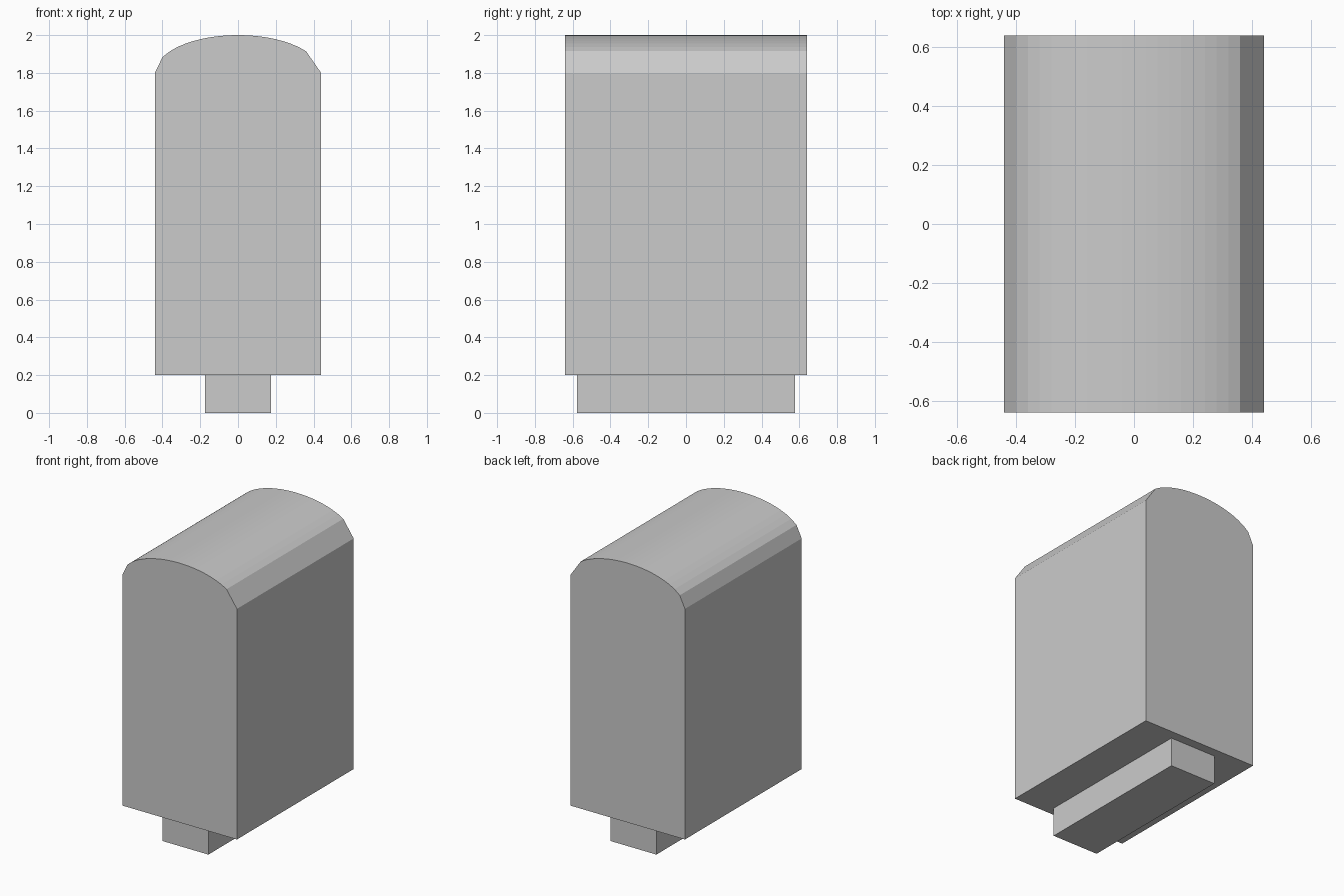
import bpy
import bmesh
import math

if "Cube" in bpy.data.objects:
    bpy.data.objects.remove(bpy.data.objects["Cube"])

W, D = 0.44, 0.64  # half width and half depth of the body


def extrude_profile(name, points, half_depth):
    """Solid made from an x/z outline extruded along y."""
    bm = bmesh.new()
    face = bm.faces.new([bm.verts.new((x, -half_depth, z)) for x, z in points])
    result = bmesh.ops.extrude_face_region(bm, geom=[face])
    moved = [g for g in result["geom"] if isinstance(g, bmesh.types.BMVert)]
    bmesh.ops.translate(bm, verts=moved, vec=(0, 2 * half_depth, 0))
    bmesh.ops.recalc_face_normals(bm, faces=bm.faces)
    mesh = bpy.data.meshes.new(name)
    bm.to_mesh(mesh)
    bm.free()
    obj = bpy.data.objects.new(name, mesh)
    bpy.context.collection.objects.link(obj)
    return obj


# Body with a domed top; the arch is sampled every 0.04 and skips the last step
# on the right, which leaves the wider bevel there
xs = [-W + 0.04 * i for i in range(21)]
arch = [(x, 1.8 + 0.2 * math.sqrt(max(0, 1 - (x / W) ** 2))) for x in xs]
extrude_profile("body", [(W, 0.2), (-W, 0.2)] + arch + [(W, 1.8)], D)

# Narrow foot under the body
fw = 0.4 * W
extrude_profile("foot", [(-fw, 0), (fw, 0), (fw, 0.2), (-fw, 0.2)], 0.9 * D)
